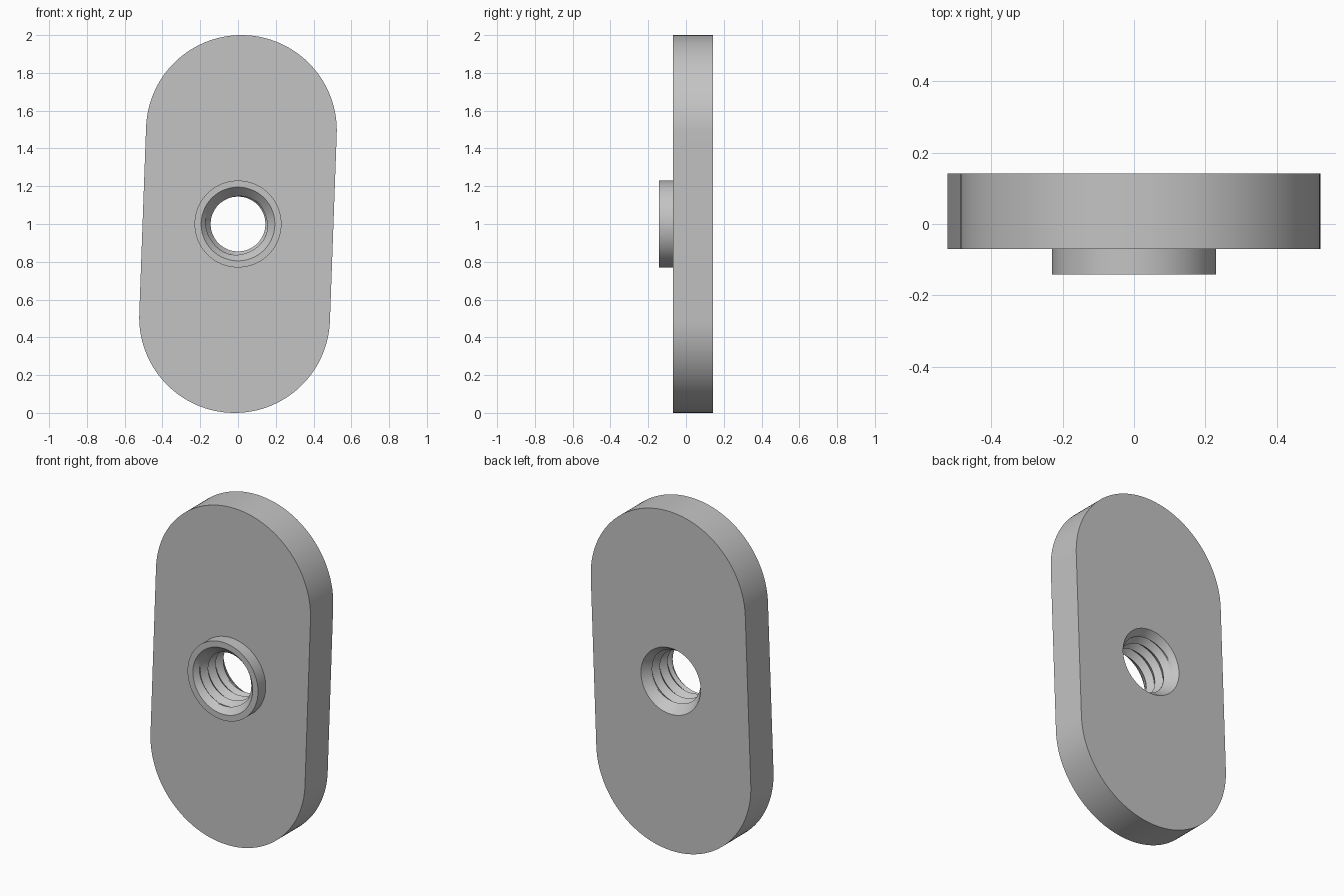
import bpy, bmesh
from math import sin, cos, pi, atan2, radians

cube = bpy.data.objects.get("Cube")
if cube:
    bpy.data.objects.remove(cube, do_unlink=True)

N = 128                        # points around every loop
FRONT, SEAT, BACK = -0.142, -0.07, 0.142
END_R, SHIFT_X, SHIFT_Z = 0.505, 0.018, 0.495
COLLAR_R, MOUTH_R = 0.23, 0.195
ROOT_R, CREST_R, PITCH, STEPS = 0.172, 0.145, 0.071, 8

grey = bpy.data.materials.new("plain_grey")
grey.use_nodes = True
grey.diffuse_color = (0.55, 0.55, 0.55, 1)
grey.node_tree.nodes["Principled BSDF"].inputs["Base Color"].default_value = (0.55, 0.55, 0.55, 1)

bm = bmesh.new()
shared = {}


def vert(x, y, z):
    key = (round(x, 5), round(y, 5), round(z, 5))
    if key not in shared:
        shared[key] = bm.verts.new(key)
    return shared[key]


def face(corners):
    corners = list(dict.fromkeys(corners))
    if len(corners) > 2 and not bm.faces.get(corners):
        bm.faces.new(corners)


def circle(radius, y):
    return [vert(radius * cos(2 * pi * i / N), y, 1 + radius * sin(2 * pi * i / N))
            for i in range(N)]


def slanted_slot(y):
    """Two half circles joined by straight, slightly leaning sides."""
    lean = atan2(SHIFT_X, SHIFT_Z)
    points, half = [], N // 2
    for side in (1, -1):
        for k in range(half):
            a = pi * k / (half - 1) - lean
            points.append(vert(side * (SHIFT_X + END_R * cos(a)), y,
                               1 + side * (SHIFT_Z + END_R * sin(a))))
    return points


# Plate and collar: loops bridged from the back mouth round to the front mouth
loops = [circle(MOUTH_R, BACK), slanted_slot(BACK), slanted_slot(SEAT),
         circle(COLLAR_R, SEAT), circle(COLLAR_R, FRONT), circle(MOUTH_R, FRONT)]
for a, b in zip(loops, loops[1:]):
    for i in range(N):
        j = (i + 1) % N
        face([a[i], a[j], b[j], b[i]])


# Threaded bore: helical rows, opened out by a countersink at each end
def bore_point(row, i):
    angle = 2 * pi * i / N
    y = FRONT + PITCH * (row / STEPS - 1 + i / N)
    y = min(max(y, FRONT), BACK)
    wave = abs(2 * (row % STEPS) / STEPS - 1)
    thread = CREST_R + (ROOT_R - CREST_R) * wave
    sink = MOUTH_R - min((y - FRONT) * 0.9, (BACK - y) * 0.7)
    r = max(thread, sink)
    return vert(r * cos(angle), y, 1 + r * sin(angle))


for row in range(5 * STEPS):
    for i in range(N):
        face([bore_point(row, i), bore_point(row, i + 1),
              bore_point(row + 1, i + 1), bore_point(row + 1, i)])

bmesh.ops.recalc_face_normals(bm, faces=bm.faces)
mesh = bpy.data.meshes.new("threaded_plate")
bm.to_mesh(mesh)
bm.free()
mesh.materials.append(grey)
plate = bpy.data.objects.new("threaded_plate", mesh)
bpy.context.collection.objects.link(plate)

bpy.ops.object.select_all(action='DESELECT')
plate.select_set(True)
bpy.context.view_layer.objects.active = plate
bpy.ops.object.shade_smooth_by_angle(angle=radians(30))
